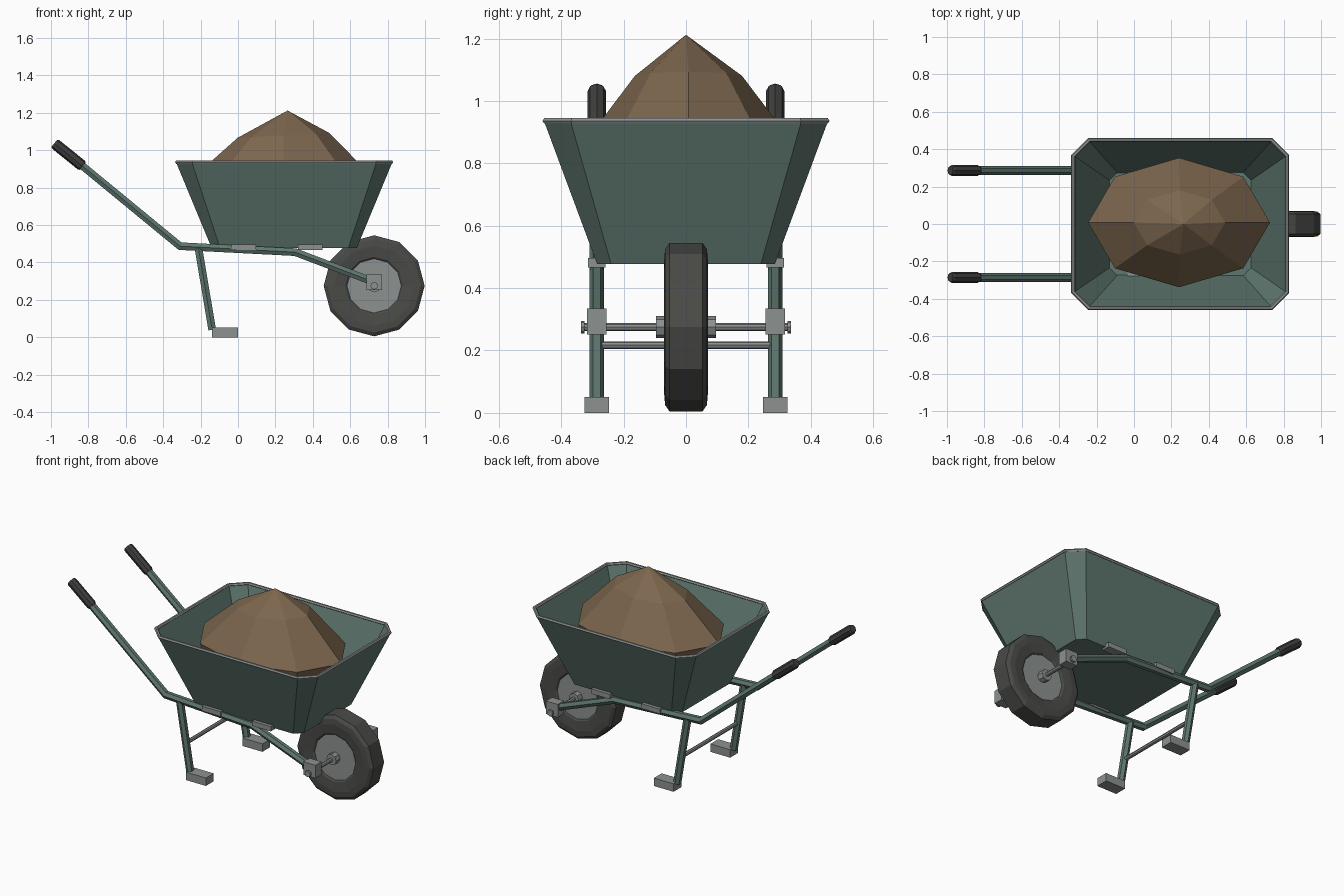
import bpy, bmesh, math
from mathutils import Vector

if "Cube" in bpy.data.objects:
    bpy.data.objects.remove(bpy.data.objects["Cube"])


def mat(name, r, g, b):
    lin = [((c / 255 + 0.055) / 1.055) ** 2.4 for c in (r, g, b)]
    m = bpy.data.materials.new(name)
    m.diffuse_color = (*lin, 1)
    m.use_nodes = True
    m.node_tree.nodes["Principled BSDF"].inputs["Base Color"].default_value = m.diffuse_color
    return m


TEAL = mat("teal paint", 95, 119, 111)
METAL = mat("grey metal", 140, 145, 144)
RUBBER = mat("tyre rubber", 74, 74, 71)
GRIP = mat("grip rubber", 62, 63, 61)
SOIL = mat("brown soil", 124, 102, 78)


def loft(name, rings, material, caps=True, closed=False):
    """Skin a list of equal-length rings into one flat-shaded object."""
    bm = bmesh.new()
    vs = [[bm.verts.new(p) for p in ring] for ring in rings]
    n = len(vs[0])
    pairs = list(zip(vs, vs[1:])) + ([(vs[-1], vs[0])] if closed else [])
    for a, b in pairs:
        for i in range(n):
            j = (i + 1) % n
            bm.faces.new((a[i], a[j], b[j], b[i]))
    if caps and not closed:
        bm.faces.new(vs[0])
        bm.faces.new(vs[-1])
    bmesh.ops.remove_doubles(bm, verts=bm.verts, dist=1e-5)
    bmesh.ops.recalc_face_normals(bm, faces=bm.faces)
    me = bpy.data.meshes.new(name)
    bm.to_mesh(me)
    bm.free()
    me.materials.append(material)
    ob = bpy.data.objects.new(name, me)
    bpy.context.collection.objects.link(ob)
    return ob


def tube(name, path, radii, y, material, n=6):
    """Tube along an (x, z) path at depth y, with mitred bends."""
    pts = [Vector(p) for p in path]
    rings = []
    for i, p in enumerate(pts):
        d0 = (p - pts[i - 1]).normalized() if i else (pts[1] - p).normalized()
        d1 = (pts[i + 1] - p).normalized() if i < len(pts) - 1 else d0
        t = (d0 + d1).normalized()
        nrm = Vector((-t.y, t.x)) / t.dot(d0)
        ring = []
        for k in range(n):
            a = math.tau * k / n
            o = p + nrm * radii[i] * math.sin(a)
            ring.append((o.x, y + radii[i] * math.cos(a), o.y))
        rings.append(ring)
    return loft(name, rings, material)


def lathe_y(name, profile, n, cx, cz, material, caps=True, closed=False):
    """Turn an (r, y) profile around an axis parallel to y."""
    rings = [[(cx + r * math.cos(math.tau * k / n), y, cz + r * math.sin(math.tau * k / n))
              for k in range(n)] for r, y in profile]
    return loft(name, rings, material, caps, closed)


def box(name, x0, x1, y0, y1, z0, z1, material):
    rings = [[(x0, y0, z), (x1, y0, z), (x1, y1, z), (x0, y1, z)] for z in (z0, z1)]
    return loft(name, rings, material)


CX = 0.247


def corner_ring(hx, hy, ch, z):
    """Rectangle with cut corners."""
    q = [(hx, hy - ch), (hx - ch, hy), (ch - hx, hy), (-hx, hy - ch),
         (-hx, ch - hy), (ch - hx, -hy), (hx - ch, -hy), (hx, ch - hy)]
    return [(CX + x, y, z) for x, y in q]


# Tray: an open shell with sloping walls
loft("tray", [corner_ring(0.388, 0.285, 0.045, 0.477), corner_ring(0.578, 0.455, 0.085, 0.935),
              corner_ring(0.564, 0.441, 0.079, 0.935), corner_ring(0.378, 0.275, 0.041, 0.492)], TEAL)

# Rolled rim around the tray
rim = []
for k in range(6):
    a = math.tau * k / 6
    o = 0.011 * math.cos(a)
    rim.append(corner_ring(0.572 + o, 0.449 + o, 0.085 + o * 0.59, 0.936 + 0.01 * math.sin(a)))
loft("tray_rim", rim, METAL, closed=True)


# Soil heap: eight-sided mound with an off-centre peak
def heap_ring(cx, rx, ry, z, tilt=0.0):
    return [(cx + rx * math.cos(math.tau * k / 8), ry * math.sin(math.tau * k / 8) + 0.008,
             z + tilt * math.cos(math.tau * k / 8)) for k in range(8)]


loft("soil_heap", [heap_ring(0.247, 0.36, 0.25, 0.5), heap_ring(0.241, 0.486, 0.346, 0.85),
                   heap_ring(0.243, 0.244, 0.172, 1.08, 0.013),
                   [(0.265, 0, 1.212)] * 8], SOIL, caps=False)

# Wheel
WX, WZ = 0.728, 0.275
half = [(0.14, 0.052), (0.155, 0.064), (0.215, 0.07), (0.25, 0.067), (0.27, 0.053)]
lathe_y("tyre", half + [(r, -y) for r, y in reversed(half)], 12, WX, WZ, RUBBER, closed=True)
lathe_y("wheel_disc", [(0.146, -0.056), (0.146, 0.056)], 12, WX, WZ, METAL)
lathe_y("wheel_hub", [(0.035, -0.096), (0.035, 0.096)], 8, WX, WZ, METAL)
lathe_y("axle", [(0.0125, -0.33), (0.0125, 0.33)], 8, WX, WZ, METAL)

# Cross bar between the legs
lathe_y("leg_cross_bar", [(0.0125, -0.28), (0.0125, 0.28)], 8, -0.167, 0.217, METAL)

# Mirrored frame parts
for s, side in ((-1, "right"), (1, "left")):
    y = 0.286 * s
    tube(side + "_rail", [(-0.9, 0.972), (-0.31, 0.487), (0.305, 0.455), (0.728, 0.295)],
         [0.0235] * 4, y, TEAL)
    tube(side + "_leg", [(-0.212, 0.48), (-0.138, 0.04)], [0.0235] * 2, y, TEAL)
    tube(side + "_grip", [(-0.982, 1.037), (-0.974, 1.0305), (-0.838, 0.921), (-0.83, 0.9145)],
         [0.024, 0.03, 0.03, 0.025], y, GRIP, 8)
    box(side + "_foot", -0.14, 0.0, y - 0.039, y + 0.039, 0, 0.051, METAL)
    box(side + "_axle_bracket", 0.686, 0.77, y - 0.031, y + 0.031, 0.252, 0.335, METAL)
    lathe_y(side + "_axle_nut", [(0.02, 0.325 * s), (0.02, 0.337 * s)], 8, WX, WZ, METAL)
    for i, x in enumerate((0.03, 0.386)):
        box(f"{side}_tray_clamp_{i + 1}", x - 0.066, x + 0.066, y - 0.028, y + 0.028,
            0.466, 0.497, METAL)
